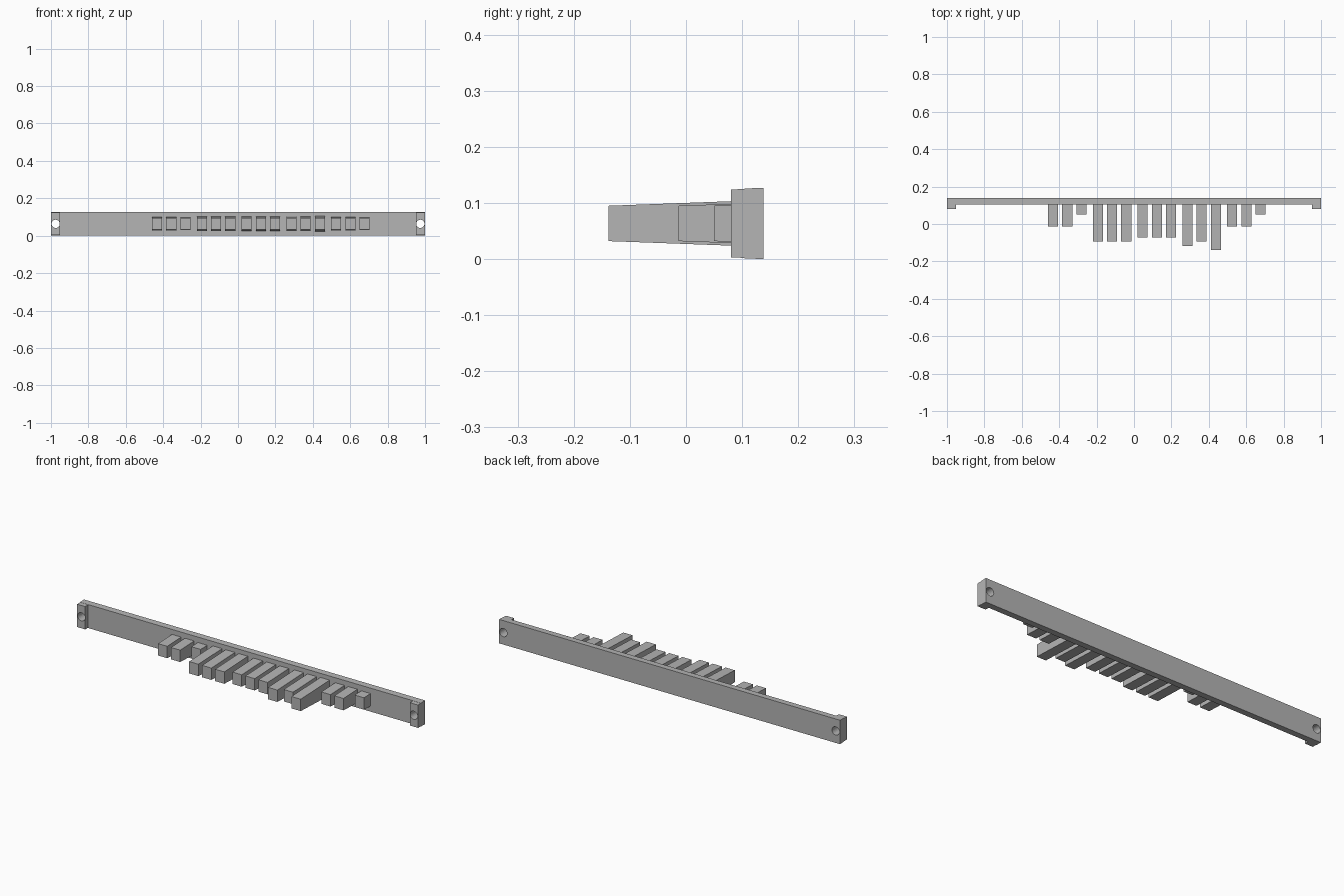
import bpy, bmesh, math
from mathutils import Matrix

cube = bpy.data.objects.get("Cube")
if cube:
    bpy.data.objects.remove(cube, do_unlink=True)

grey = bpy.data.materials.new("plain grey")
grey.use_nodes = True
grey.diffuse_color = (0.46, 0.46, 0.46, 1)
grey.node_tree.nodes["Principled BSDF"].inputs["Base Color"].default_value = grey.diffuse_color

MID = 0.0635      # height of the centre line
DRAFT = 0.037     # taper of top and bottom per unit of depth
PLATE_FRONT, PLATE_BACK = 0.104, 0.138


def add_object(name, bm):
    mesh = bpy.data.meshes.new(name)
    bm.to_mesh(mesh)
    bm.free()
    mesh.materials.append(grey)
    obj = bpy.data.objects.new(name, mesh)
    bpy.context.collection.objects.link(obj)
    return obj


def drafted_block(name, x, width, front, back, half_height):
    """Box whose top and bottom spread from the front towards the back."""
    bm = bmesh.new()
    bmesh.ops.create_cube(bm, size=1)
    for v in bm.verts:
        half = half_height + (DRAFT * (back - front) if v.co.y > 0 else 0)
        v.co = (x + v.co.x * width,
                back if v.co.y > 0 else front,
                MID + math.copysign(half, v.co.z))
    return add_object(name, bm)


# Screw hole cutters, one through each end
def hole_cutter(x):
    bm = bmesh.new()
    bmesh.ops.create_cone(bm, cap_ends=True, segments=24, radius1=0.022,
                          radius2=0.022, depth=0.3,
                          matrix=Matrix.Translation((x, 0.1, MID))
                          @ Matrix.Rotation(math.pi / 2, 4, "X"))
    cutter = add_object("hole_cutter", bm)
    cutter.hide_render = True
    cutter.hide_viewport = True
    cutter.display_type = "WIRE"
    return cutter


def cut(obj, cutter):
    mod = obj.modifiers.new("screw hole", "BOOLEAN")
    mod.operation = "DIFFERENCE"
    mod.solver = "EXACT"
    mod.object = cutter


# Long back plate with a raised pad at each end
plate = drafted_block("back_plate", 0, 2, PLATE_FRONT, PLATE_BACK, 0.0622)
for side, name in ((1, "left"), (-1, "right")):
    cutter = hole_cutter(side * 0.975)
    pad = drafted_block(name + "_end_pad", side * 0.9765, 0.047, 0.08, PLATE_FRONT, 0.0605)
    cut(plate, cutter)
    cut(pad, cutter)

# Five groups of three prongs, given by the front position of each prong
groups = [(-0.013, -0.013, 0.05), (-0.094, -0.094, -0.094), (-0.073, -0.073, -0.073),
          (-0.117, -0.094, -0.138), (-0.013, -0.013, 0.05)]
for g, fronts in enumerate(groups):
    for k, front in enumerate(fronts):
        x = -0.433 + 0.2395 * g + 0.076 * k
        drafted_block(f"prong_{g + 1}_{k + 1}", x, 0.054, front, PLATE_FRONT, 0.0315)
